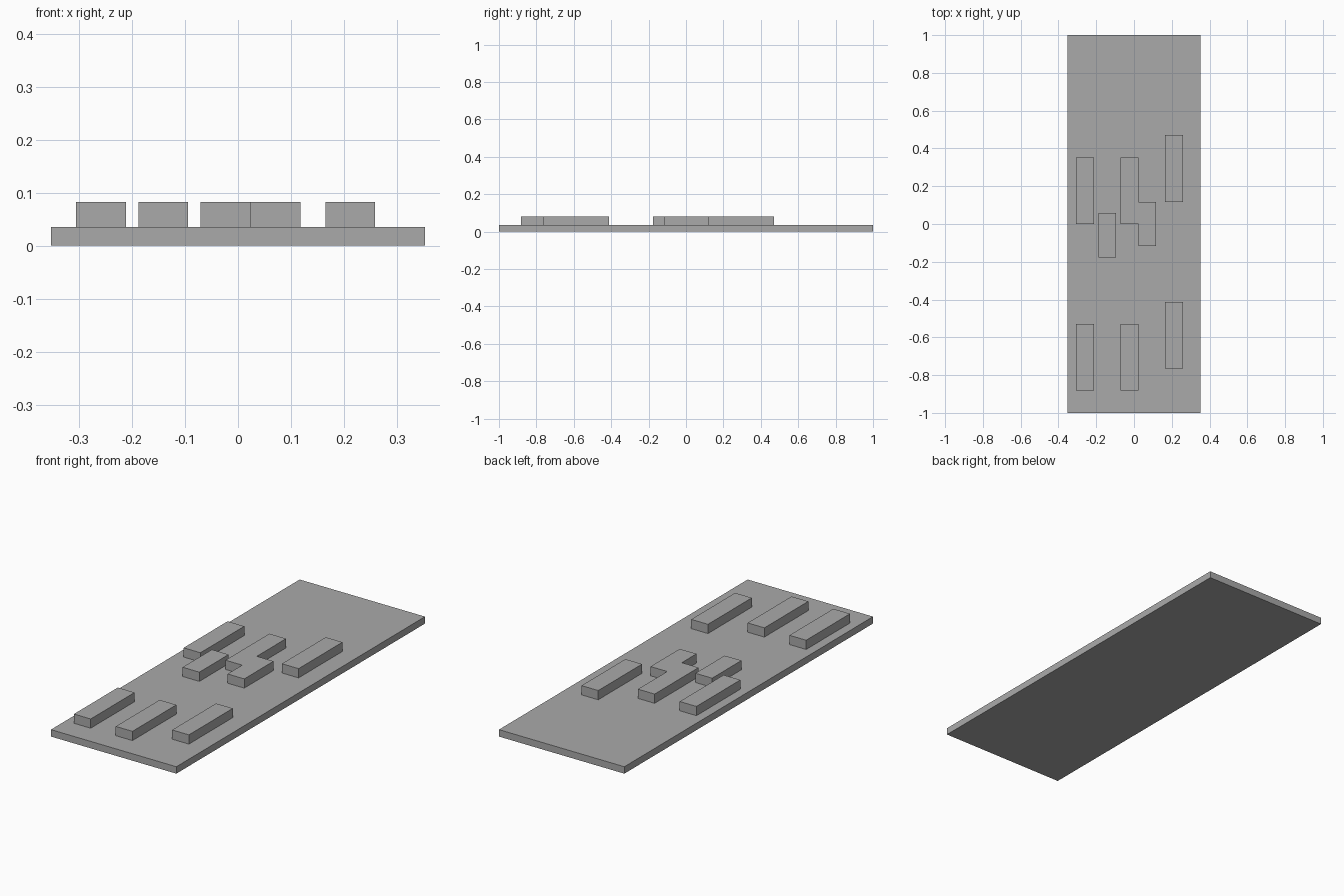
import bpy

cube = bpy.data.objects.get("Cube")
if cube:
    bpy.data.objects.remove(cube, do_unlink=True)

U = 2 / 17                      # layout module
BASE_H, BLOCK_H = 0.3 * U, 0.4 * U

grey = bpy.data.materials.new("plain grey")
grey.use_nodes = True
colour = (0.4, 0.4, 0.4, 1)
grey.diffuse_color = colour
grey.node_tree.nodes["Principled BSDF"].inputs["Base Color"].default_value = colour


def box(name, x, y, z, width, length, height):
    """Box centred on x, y with its underside at z."""
    bpy.ops.mesh.primitive_cube_add(size=1, location=(x, y, z + height / 2))
    obj = bpy.context.object
    obj.name = name
    obj.data.name = name
    obj.scale = (width, length, height)
    bpy.ops.object.transform_apply(location=False, rotation=False, scale=True)
    obj.data.materials.append(grey)


# Flat base slab
box("base_plate", 0, 0, 0, 6 * U, 17 * U, BASE_H)

# Raised blocks: centre x, front edge y and length, in modules
blocks = {
    "front_right_block": (-2.2, -7.5, 3),
    "front_middle_block": (-0.2, -7.5, 3),
    "front_left_block": (1.8, -6.5, 3),
    "back_right_block": (-2.2, 0, 3),
    "back_middle_block": (-0.2, 0, 3),
    "back_left_block": (1.8, 1, 3),
    "short_right_block": (-1.2, -1.5, 2),
    "short_left_block": (0.6, -1, 2),
}
for name, (x, front, length) in blocks.items():
    box(name, x * U, (front + length / 2) * U, BASE_H, 0.8 * U, length * U, BLOCK_H)
